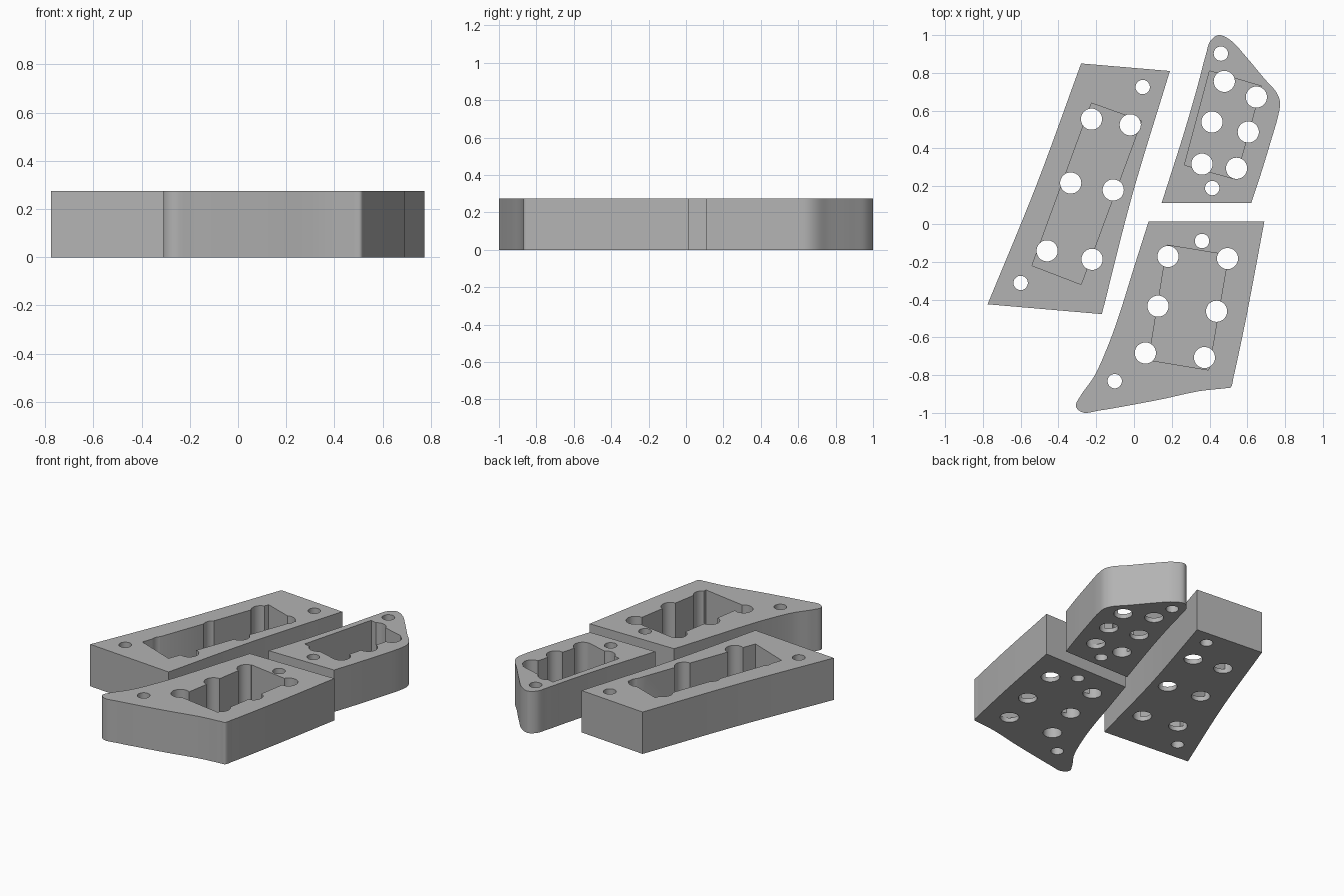
import bpy
import bmesh
import math
from mathutils import Vector

HEIGHT = 0.275
FLOOR = 0.03
BIG, SMALL = 0.056, 0.038

default_cube = bpy.data.objects.get("Cube")
if default_cube:
    bpy.data.objects.remove(default_cube, do_unlink=True)

grey = bpy.data.materials.new("plain grey")
grey.use_nodes = True
grey.diffuse_color = (0.45, 0.45, 0.45, 1)
grey.node_tree.nodes["Principled BSDF"].inputs["Base Color"].default_value = grey.diffuse_color


def smooth_side(points, steps=8):
    """Flowing curve through the points; the last point is left to the next side."""
    if len(points) == 2:
        return [Vector(points[0])]
    p = [Vector(q) for q in points]
    p = [2 * p[0] - p[1]] + p + [2 * p[-1] - p[-2]]
    result = []
    for a, b, c, d in zip(p, p[1:], p[2:], p[3:]):
        # centripetal spacing keeps the tight corners free of overshoot
        t1 = math.sqrt((b - a).length)
        t2 = math.sqrt((c - b).length)
        t3 = math.sqrt((d - c).length)
        m1 = t2 * ((b - a) / t1 - (c - a) / (t1 + t2) + (c - b) / t2)
        m2 = t2 * ((c - b) / t2 - (d - b) / (t2 + t3) + (d - c) / t3)
        for i in range(steps):
            t = i / steps
            u = 1 - t
            result.append(b * (1 + 2 * t) * u * u + m1 * t * u * u
                          + c * t * t * (3 - 2 * t) - m2 * t * t * u)
    return result


def make_prisms(name, outlines, bottom, top):
    """One object holding an upright prism for each outline."""
    bm = bmesh.new()
    for outline in outlines:
        face = bm.faces.new([bm.verts.new((x, y, bottom)) for x, y in outline])
        grown = bmesh.ops.extrude_face_region(bm, geom=[face])["geom"]
        verts = [g for g in grown if isinstance(g, bmesh.types.BMVert)]
        bmesh.ops.translate(bm, vec=(0, 0, top - bottom), verts=verts)
    bmesh.ops.recalc_face_normals(bm, faces=bm.faces)
    mesh = bpy.data.meshes.new(name)
    bm.to_mesh(mesh)
    bm.free()
    mesh.materials.append(grey)
    obj = bpy.data.objects.new(name, mesh)
    bpy.context.collection.objects.link(obj)
    return obj


def circle(centre, radius, sides=40):
    angles = [math.tau * i / sides for i in range(sides)]
    return [(centre[0] + radius * math.cos(a), centre[1] + radius * math.sin(a)) for a in angles]


def make_block(name, sides, pocket, magnet_holes, pin_holes):
    """Thick plate with an open pocket on top and holes drilled right through."""
    outline = [p for side in sides for p in smooth_side(side)]
    block = make_prisms(name, [outline], 0, HEIGHT)
    holes = [circle(c, BIG) for c in magnet_holes] + [circle(c, SMALL) for c in pin_holes]
    cutters = [make_prisms(name + "_pocket_cutter", [pocket], FLOOR, HEIGHT + 0.1),
               make_prisms(name + "_hole_cutter", holes, -0.1, HEIGHT + 0.2)]
    bpy.ops.object.select_all(action="DESELECT")
    block.select_set(True)
    bpy.context.view_layer.objects.active = block
    for cutter in cutters:
        cutter.hide_render = True
        cut = block.modifiers.new("cut", "BOOLEAN")
        cut.operation = "DIFFERENCE"
        cut.solver = "EXACT"
        cut.object = cutter
        bpy.ops.object.modifier_apply(modifier=cut.name)
        bpy.data.objects.remove(cutter, do_unlink=True)
    bpy.ops.object.shade_smooth_by_angle(angle=math.radians(30))


# Long block with slightly hollow long sides
a, b, c, d = (-.775, -.425), (-.17, -.477), (.19, .81), (-.28, .85)
make_block(
    "long_block",
    [[a, b], [b, (-.01, .15), c], [c, d], [d, (-.515, .21), a]],
    [(-.54, -.22), (-.28, -.32), (.04, .545), (-.225, .64)],
    [(-.225, .555), (-.02, .525), (-.335, .217), (-.11, .18), (-.46, -.142), (-.222, -.187)],
    [(.046, .725), (-.6, -.312)])

# Front block with a swept toe
a, b = (.077, .013), (.69, .013)
make_block(
    "front_block",
    [[b, a],
     [a, (0, -.23), (-.075, -.47), (-.13, -.625), (-.21, -.805), (-.28, -.905), (-.308, -.965),
      (-.27, -.998), (-.18, -.987), (.135, -.93), (.345, -.885), (.48, -.87), (.512, -.865),
      (.527, -.81), (.56, -.66), (.6, -.465), b]],
    [(.177, -.112), (.5, -.165), (.395, -.773), (.077, -.72)],
    [(.18, -.172), (.495, -.183), (.127, -.435), (.437, -.462), (.06, -.683), (.373, -.707)],
    [(.36, -.09), (-.102, -.832)])

# Small back block with a rounded peak
a, b = (.146, .11), (.62, .11)
make_block(
    "back_block",
    [[a, b],
     [b, (.67, .26), (.725, .44), (.765, .58), (.773, .645), (.755, .695), (.69, .77),
      (.585, .895), (.515, .97), (.45, 1), (.405, .97), (.38, .895), (.335, .725), (.27, .5), a]],
    [(.4, .81), (.675, .73), (.537, .238), (.267, .312)],
    [(.478, .755), (.648, .672), (.413, .54), (.605, .487), (.36, .317), (.543, .295)],
    [(.46, .902), (.414, .19)])
